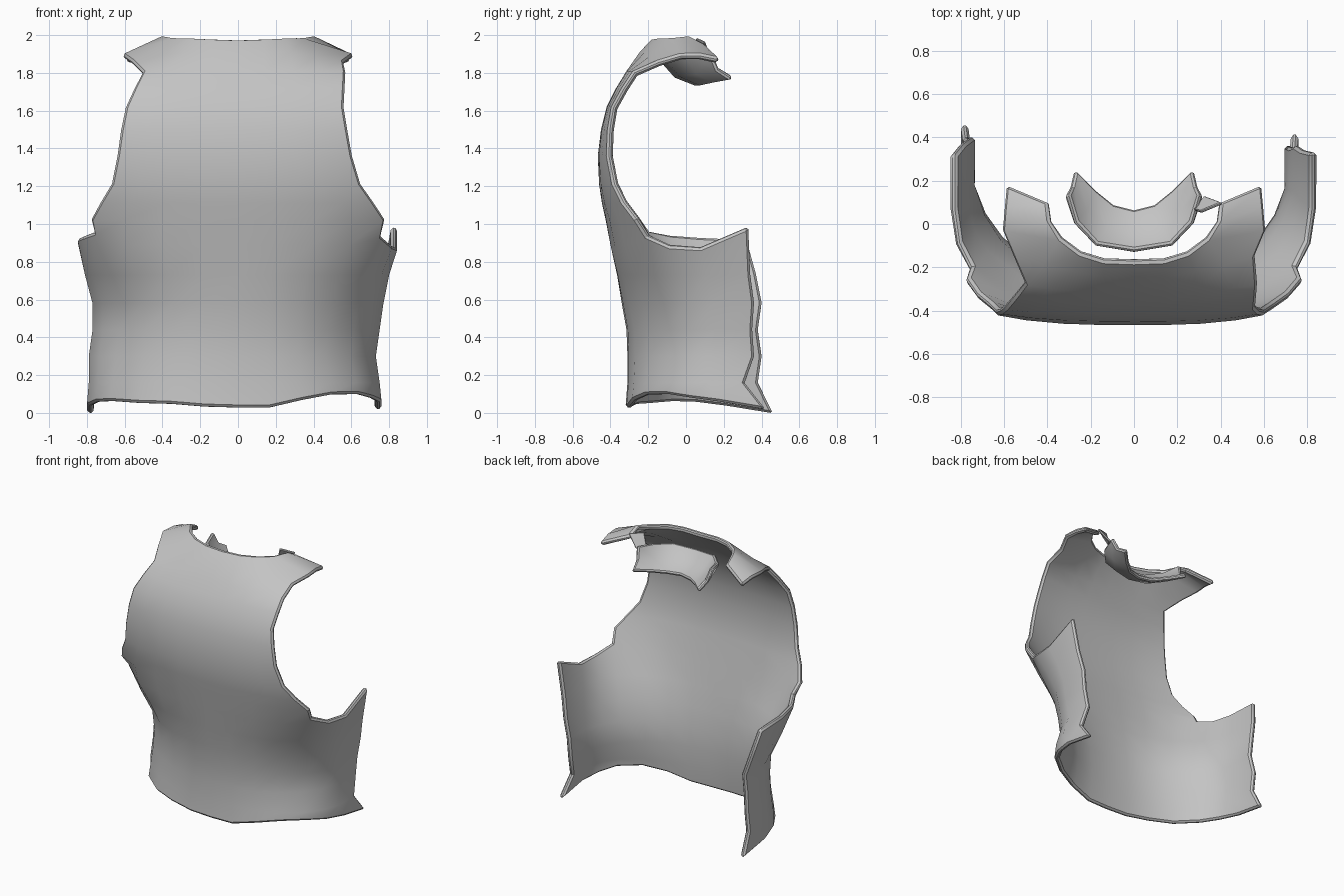
import bpy, bmesh, math

cube = bpy.data.objects.get("Cube")
if cube:
    bpy.data.objects.remove(cube)

grey = bpy.data.materials.new("plain_grey")
grey.use_nodes = True
grey.diffuse_color = (0.55, 0.55, 0.55, 1)
grey.node_tree.nodes["Principled BSDF"].inputs["Base Color"].default_value = (0.55, 0.55, 0.55, 1)


def shell(name, rows, thickness, rim):
    """Skin rows of {column: point}; quads appear wherever all four corners exist."""
    bm = bmesh.new()
    grid = [{c: bm.verts.new(p) for c, p in row.items()} for row in rows]
    for low, high in zip(grid, grid[1:]):
        for c in low:
            if c + 1 in low and c in high and c + 1 in high:
                bm.faces.new((low[c], low[c + 1], high[c + 1], high[c]))
    mesh = bpy.data.meshes.new(name)
    bm.to_mesh(mesh)
    bm.free()
    mesh.materials.append(grey)
    obj = bpy.data.objects.new(name, mesh)
    bpy.context.collection.objects.link(obj)
    solid = obj.modifiers.new("thickness", "SOLIDIFY")
    solid.thickness = thickness
    solid.offset = -1
    bevel = obj.modifiers.new("chamfered_rim", "BEVEL")
    bevel.width = rim
    bevel.segments = 1
    bevel.limit_method = "ANGLE"
    bevel.angle_limit = math.radians(60)
    bpy.ops.object.select_all(action="DESELECT")
    obj.select_set(True)
    bpy.context.view_layer.objects.active = obj
    # Real geometry first, so that the chamfers get sharp edges
    for modifier in (solid, bevel):
        bpy.ops.object.modifier_apply(modifier=modifier.name)
    bpy.ops.object.shade_smooth_by_angle(angle=math.radians(33))


# Waist cross-sections from centre to back edge: share of half width, share of depth
SQUARE = [(0, 0), (0.22, 0), (0.46, 0.03), (0.7, 0.1),
          (0.9, 0.26), (0.97, 0.42), (1, 0.65), (1, 1)]
ROUND = [(0, 0), (0.22, 0.01), (0.44, 0.06), (0.64, 0.17),
         (0.82, 0.33), (0.93, 0.5), (1, 0.7), (1, 1)]
# Waist rows: height, roundness, front y, (right, left) half width, ragged back edges
WAIST = [
    (0.04, 0.6, -0.32, (0.80, 0.76), (0.46, 0.42)),
    (0.16, 0.8, -0.31, (0.79, 0.75), (0.38, 0.31)),
    (0.30, 1.0, -0.31, (0.79, 0.73), (0.40, 0.36)),
    (0.44, 1.0, -0.315, (0.77, 0.75), (0.38, 0.35)),
    (0.58, 0.9, -0.34, (0.77, 0.77), (0.40, 0.36)),
    (0.73, 0.5, -0.365, (0.81, 0.80), (0.37, 0.34)),
    (0.89, 0.0, -0.40, (0.85, 0.845), (0.32, 0.33)),
]
# Hem height by column from the centre, right then left
HEM = [(0.03, 0.035, 0.05, 0.055, 0.065, 0.06, 0.04, 0.0),
       (0.03, 0.03, 0.07, 0.10, 0.10, 0.08, 0.06, 0.02)]
# Height of the underarm edge, columns 4 to 7, right then left
UNDERARM = [(0.95, 0.93, 0.92, 0.91), (0.93, 0.88, 0.87, 0.98)]
# Chest rows: height, front y, armhole y, (right, left) armhole x
CHEST = [
    (1.02, -0.425, -0.27, (0.78, 0.78)),
    (1.11, -0.445, -0.34, (0.73, 0.72)),
    (1.21, -0.46, -0.39, (0.67, 0.65)),
    (1.36, -0.467, -0.42, (0.64, 0.605)),
    (1.50, -0.45, -0.415, (0.62, 0.58)),
    (1.62, -0.42, -0.395, (0.595, 0.56)),
    (1.72, -0.37, -0.34, (0.55, 0.565)),
    (1.81, -0.315, -0.28, (0.505, 0.57)),
]

body = []
for i, (z, roundness, front, widths, backs) in enumerate(WAIST):
    row = {}
    for c in range(-7, 8):
        left, k = int(c > 0), abs(c)
        fx, fy = (a + (b - a) * roundness for a, b in zip(SQUARE[k], ROUND[k]))
        h = z
        if i == 0:
            h = HEM[left][k]
        elif i == len(WAIST) - 1 and k >= 4:
            h = UNDERARM[left][k - 4]
        row[c] = (math.copysign(fx * widths[left], c),
                  front + fy * (backs[left] - front), h)
    body.append(row)

for z, front, edge, widths in CHEST:
    row = {}
    for c in range(-4, 5):
        t = SQUARE[abs(c)][0] / SQUARE[4][0]
        row[c] = (math.copysign(t * widths[int(c > 0)], c),
                  front + (edge - front) * t ** 3, z)
    body.append(row)


def mirrored(half):
    """Expand {column: point} on the left side to both sides."""
    row = {-c: (-x, y, z) for c, (x, y, z) in half.items()}
    row.update(half)
    return row


# Neckline, then the two shoulder straps curling backwards
body.append(mirrored({0: (0, -0.245, 1.91), 1: (0.14, -0.245, 1.91),
                      2: (0.28, -0.22, 1.91), 3: (0.42, -0.19, 1.89),
                      4: (0.56, -0.15, 1.865)}))
body.append(mirrored({0: (0, -0.18, 1.98), 1: (0.14, -0.175, 1.985),
                      2: (0.25, -0.14, 1.99), 3: (0.34, -0.07, 1.99),
                      4: (0.61, -0.03, 1.90)}))
body.append(mirrored({3: (0.39, 0.01, 2.0), 4: (0.60, 0.08, 1.90)}))
body.append(mirrored({3: (0.40, 0.10, 1.95), 4: (0.59, 0.18, 1.88)}))
shell("chest_shell", body, 0.035, 0.012)

# Loose crescent of collar hanging behind the neckline
lower = mirrored({0: (0, 0.055, 1.73), 1: (0.10, 0.08, 1.73),
                  2: (0.19, 0.15, 1.745), 3: (0.28, 0.24, 1.76)})
upper = mirrored({0: (0, -0.135, 1.86), 1: (0.18, -0.105, 1.87),
                  2: (0.28, 0.0, 1.88), 3: (0.32, 0.13, 1.90)})
middle = {c: tuple((a + b) / 2 + d for a, b, d in zip(lower[c], upper[c], (0, -0.02, -0.02)))
          for c in lower}
shell("collar_piece", [lower, middle, upper], 0.03, 0.009)

# Small torn scrap joining the collar to the left shoulder
scrap = [{0: (0.28, 0.06, 1.88), 1: (0.33, 0.12, 1.88)},
         {0: (0.31, 0.05, 1.98), 1: (0.41, 0.09, 1.96)}]
shell("collar_scrap", scrap, 0.015, 0.004)
